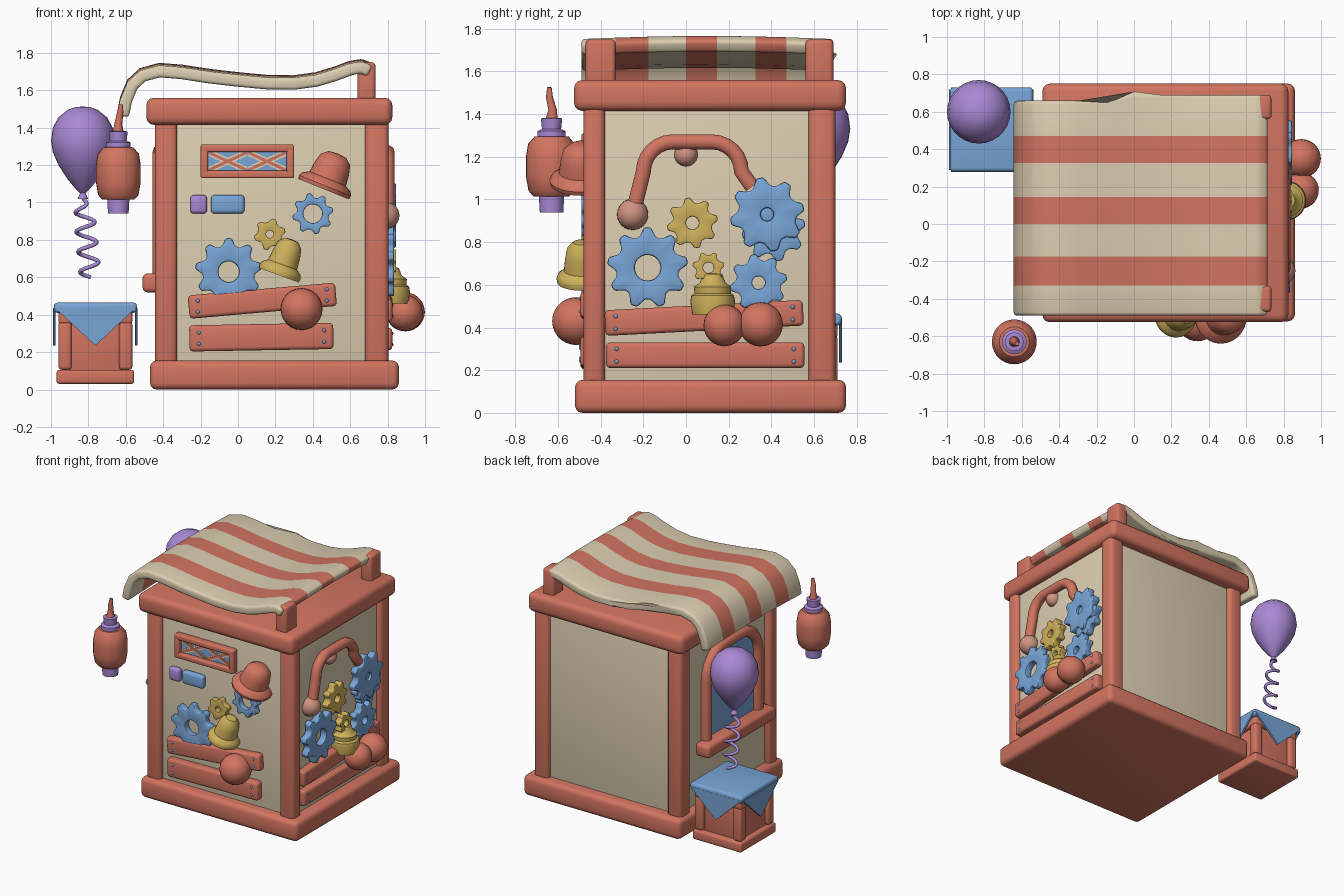
import bpy, bmesh, math
from mathutils import Matrix, Vector

if "Cube" in bpy.data.objects:
    bpy.data.objects.remove(bpy.data.objects["Cube"])

def mat(name, rgb):
    m = bpy.data.materials.new(name)
    m.diffuse_color = (*rgb, 1)
    m.use_nodes = True
    m.node_tree.nodes["Principled BSDF"].inputs["Base Color"].default_value = m.diffuse_color
    return m

RED = mat("coral_red", (0.645, 0.175, 0.118))
CREAM = mat("cream", (0.72, 0.62, 0.445))
BLUE = mat("sky_blue", (0.19, 0.38, 0.68))
PURPLE = mat("lilac", (0.40, 0.25, 0.67))
YELLOW = mat("mustard", (0.62, 0.44, 0.105))
PINK = mat("pale_coral", (0.62, 0.29, 0.225))

def wall(origin, u, v, w):
    m = Matrix((u, v, w)).transposed().to_4x4()
    m.translation = origin
    return m

# Wall frames: local x runs along the wall, y is up, z points outward
WORLD = Matrix()
FRONT = wall((0, -0.44, 0), (1, 0, 0), (0, 0, 1), (0, -1, 0))
RIGHT = wall((0.77, 0, 0), (0, 1, 0), (0, 0, 1), (1, 0, 0))
LEFT = wall((-0.40, 0, 0), (0, -1, 0), (0, 0, 1), (-1, 0, 0))

def finish(bm, name, mats, matrix=WORLD, bevel=0, segs=3, rule=None):
    bmesh.ops.recalc_face_normals(bm, faces=bm.faces)
    if bevel:
        edges = [e for e in bm.edges if e.is_manifold and e.calc_face_angle() > 0.6]
        bmesh.ops.bevel(bm, geom=edges, offset=bevel, segments=segs, profile=0.5,
                        affect='EDGES', clamp_overlap=True)
    if rule:
        for f in bm.faces:
            f.material_index = rule(f.calc_center_median())
    bm.transform(matrix)
    me = bpy.data.meshes.new(name)
    bm.to_mesh(me)
    bm.free()
    for m in mats:
        me.materials.append(m)
    ob = bpy.data.objects.new(name, me)
    bpy.context.collection.objects.link(ob)
    return ob

def box(name, m, c, size, bevel=0.02, base=WORLD, tilt=0):
    bm = bmesh.new()
    bmesh.ops.create_cube(bm, size=1, matrix=Matrix.Diagonal((*size, 1)))
    return finish(bm, name, [m], base @ Matrix.Translation(c) @ Matrix.Rotation(math.radians(tilt), 4, 'Z'), bevel)

def span(name, m, lo, hi, bevel=0.02):
    lo, hi = Vector(lo), Vector(hi)
    return box(name, m, (lo + hi) / 2, hi - lo, bevel)

def loft(bm, rings, closed=False):
    n = len(rings[0])
    pairs = list(zip(rings, rings[1:])) + ([(rings[-1], rings[0])] if closed else [])
    for a, b in pairs:
        for i in range(n):
            bm.faces.new((a[i], a[(i + 1) % n], b[(i + 1) % n], b[i]))

def gear(name, m, base, u, v, r, hole, teeth=8, depth=0.05, w=0.0):
    bm = bmesh.new()
    n = teeth * 4
    def ring(z, inner):
        out = []
        for i in range(n):
            a = 2 * math.pi * (i + 0.5) / n
            rad = hole if inner else (r if i % 4 in (0, 1) else r * 0.78)
            out.append(bm.verts.new((rad * math.cos(a), rad * math.sin(a), z)))
        return out
    loft(bm, [ring(0, False), ring(depth, False), ring(depth, True), ring(0, True)], True)
    return finish(bm, name, [m], base @ Matrix.Translation((u, v, w)), r * 0.05, 2)

def lathe(name, m, profile, base, n=28):
    bm = bmesh.new()
    rings = [[bm.verts.new((r * math.cos(2 * math.pi * i / n), r * math.sin(2 * math.pi * i / n), z))
              for i in range(n)] for r, z in profile]
    loft(bm, rings)
    bm.faces.new(rings[0])
    bm.faces.new(rings[-1])
    bmesh.ops.remove_doubles(bm, verts=bm.verts, dist=1e-5)
    return finish(bm, name, [m], base)

def upright(base, u, v, w, tilt=0):
    return (base @ Matrix.Translation((u, v, w)) @ Matrix.Rotation(math.radians(tilt), 4, 'Z')
            @ Matrix.Rotation(-math.pi / 2, 4, 'X'))

def ball(name, m, base, u, v, w, r):
    bm = bmesh.new()
    bmesh.ops.create_uvsphere(bm, u_segments=24, v_segments=14, radius=r)
    return finish(bm, name, [m], base @ Matrix.Translation((u, v, w)))

def tube(name, m, pts, r, base=WORLD, taper=None):
    cu = bpy.data.curves.new(name, 'CURVE')
    cu.dimensions, cu.bevel_depth, cu.bevel_resolution = '3D', r, 3
    cu.use_fill_caps = True
    sp = cu.splines.new('POLY')
    sp.points.add(len(pts) - 1)
    for i, (p, q) in enumerate(zip(sp.points, pts)):
        p.co = (*(base @ Vector(q)), 1)
        p.radius = taper[i] if taper else 1
    cu.materials.append(m)
    ob = bpy.data.objects.new(name, cu)
    bpy.context.collection.objects.link(ob)
    bpy.ops.object.select_all(action='DESELECT')
    ob.select_set(True)
    bpy.context.view_layer.objects.active = ob
    bpy.ops.object.convert(target='MESH')

def arch(u0, u1, z0, z1, rad, w, steps=6):
    pts = [(u0, z0, w)]
    for cx, start in ((u0 + rad, 180), (u1 - rad, 90)):
        for i in range(steps + 1):
            a = math.radians(start - 90 * i / steps)
            pts.append((cx + rad * math.cos(a), z1 - rad + rad * math.sin(a), w))
    return pts + [(u1, z0, w)]

# Booth shell
span("base", RED, (-0.47, -0.52, 0), (0.86, 0.75, 0.155), 0.035)
span("top_beam", RED, (-0.49, -0.525, 1.415), (0.825, 0.75, 1.56), 0.04)
span("wall_panels", CREAM, (-0.40, -0.44, 0.1), (0.77, 0.665, 1.45), 0.01)
for sx, x0, x1 in (("left", -0.445, -0.325), ("right", 0.68, 0.805)):
    for sy, y0, y1 in (("front", -0.48, -0.38), ("back", 0.575, 0.70)):
        span(f"{sy}_{sx}_post", RED, (x0, y0, 0.1), (x1, y1, 1.46), 0.03)
for y0, y1 in ((-0.47, -0.33), (0.56, 0.69)):
    span("awning_support", RED, (0.64, y0, 1.52), (0.735, y1, 1.75), 0.02)

# Striped awning: curved section swept along y
line = [(-0.615, 1.46), (-0.60, 1.54), (-0.565, 1.625), (-0.51, 1.675), (-0.42, 1.70), (-0.30, 1.69),
        (-0.15, 1.667), (0, 1.65), (0.15, 1.636), (0.3, 1.634), (0.42, 1.65), (0.52, 1.68),
        (0.60, 1.71), (0.66, 1.722), (0.705, 1.70)]
top, low = [], []
for i, p in enumerate(line):
    t = Vector(line[min(i + 1, len(line) - 1)]) - Vector(line[max(i - 1, 0)])
    nrm = Vector((-t.y, t.x)).normalized() * 0.032
    top.append(Vector(p) + nrm)
    low.append(Vector(p) - nrm)
stations = [-0.49, -0.33, -0.175, 0.0, 0.145, 0.325, 0.47, 0.69]
bm = bmesh.new()
rings = [[bm.verts.new((p.x, y - (0.03 if y > 0.5 and p.x < 0 else 0), p.y + 0.015 * math.cos((y - 0.1) * 2.6)))
          for p in top + low[::-1]] for y in stations]
loft(bm, rings)
bm.faces.new(rings[0])
bm.faces.new(rings[-1])
finish(bm, "awning", [CREAM, RED], bevel=0.018, segs=3,
       rule=lambda c: sum(c.y > s for s in stations[1:-1]) % 2)

# Front wall: sign, roll, hats, gears
for v in (1.15, 1.29):
    box("sign_rail", RED, (0.05, v, 0.02), (0.50, 0.04, 0.06), 0.01, FRONT)
for u in (-0.18, 0.28):
    box("sign_stile", RED, (u, 1.22, 0.02), (0.04, 0.17, 0.06), 0.01, FRONT)
box("sign_board", BLUE, (0.05, 1.22, 0.005), (0.44, 0.12, 0.02), 0, FRONT)
for u in (-0.055, 0.155):
    for s in (-1, 1):
        box("sign_cross_edge", CREAM, (u, 1.22, 0.016), (0.215, 0.034, 0.006), 0, FRONT, s * 25)
        box("sign_cross", RED, (u, 1.22, 0.020), (0.215, 0.016, 0.006), 0, FRONT, s * 25)
for m, u, L in ((PURPLE, -0.21, 0.09), (BLUE, -0.055, 0.18)):
    box("rolled_paper", m, (u, 0.99, 0.015), (L, 0.10, 0.05), 0.02, FRONT)
HAT = [(0, -0.02), (0.145, -0.02), (0.15, 0), (0.14, 0.02), (0.105, 0.04), (0.098, 0.10),
       (0.085, 0.15), (0.05, 0.18), (0, 0.185)]
lathe("red_hat", RED, HAT, upright(FRONT, 0.465, 1.09, 0.05, -22))
lathe("yellow_hat", YELLOW, [(r * 0.78, z) for r, z in HAT], upright(FRONT, 0.225, 0.63, 0.05, -20))
gear("large_front_gear", BLUE, FRONT, -0.05, 0.63, 0.18, 0.055, 9)
gear("upper_front_gear", BLUE, FRONT, 0.40, 0.94, 0.11, 0.05, 8)
gear("small_front_gear", YELLOW, FRONT, 0.17, 0.83, 0.085, 0.02, 6)
ball("front_ball", RED, FRONT, 0.34, 0.43, 0.075, 0.112)

# Right wall: pipe, gears, bell, balls
path = arch(-0.2, 0.26, 1.08, 1.27, 0.14, 0.03)
tube("pipe", RED, [(-0.25, 0.93, 0.03)] + path[1:-1] + [(0.31, 1.06, 0.03)], 0.037, RIGHT)
ball("pipe_end", PINK, RIGHT, -0.25, 0.93, 0.02, 0.073)
ball("pipe_knob", PINK, RIGHT, 0.0, 1.21, 0.0, 0.055)
for m, u, v, r, h, n, w in ((BLUE, -0.18, 0.68, 0.19, 0.06, 9, 0.01), (YELLOW, 0.03, 0.89, 0.12, 0.03, 8, 0),
                            (BLUE, 0.38, 0.93, 0.175, 0.03, 8, 0.02), (BLUE, 0.41, 0.86, 0.15, 0.03, 8, 0),
                            (BLUE, 0.34, 0.61, 0.135, 0.03, 8, 0.015), (YELLOW, 0.105, 0.68, 0.075, 0.025, 7, 0.02)):
    gear("right_gear", m, RIGHT, u, v, r, h, n, 0.055, w)
lathe("yellow_bell", YELLOW, [(0, 0), (0.095, 0), (0.105, 0.06), (0.10, 0.09), (0.085, 0.10), (0.088, 0.13),
                              (0.06, 0.15), (0.045, 0.19), (0, 0.20)], upright(RIGHT, 0.125, 0.46, 0.045))
ball("right_ball_a", RED, RIGHT, 0.18, 0.41, 0.12, 0.098)
ball("right_ball_b", RED, RIGHT, 0.35, 0.415, 0.125, 0.104)

# Planks with blue rivets on both decorated walls
for base, u, v, L, h, tilt in ((FRONT, 0.13, 0.475, 0.79, 0.125, 5), (FRONT, 0.125, 0.28, 0.77, 0.14, 1),
                               (RIGHT, 0.085, 0.445, 0.93, 0.12, 3), (RIGHT, 0.09, 0.27, 0.93, 0.12, 0)):
    box("plank", RED, (u, v, 0.02), (L, h, 0.07), 0.02, base, tilt)
    for s in (-1, 1):
        du = s * (L / 2 - 0.05)
        for dv in (-0.03, 0.03):
            ball("rivet", BLUE, base, u + du, v + dv + du * math.tan(math.radians(tilt)), 0.05, 0.011)

# Left wall: arched window with sill
outline = arch(-0.35, 0.27, 0.6, 1.27, 0.2, 0.01)
bm = bmesh.new()
bm.faces.new([bm.verts.new(p) for p in outline])
finish(bm, "window_pane", [BLUE], LEFT)
tube("window_frame", RED, [(u, v, 0.015) for u, v, w in outline], 0.042, LEFT)
box("window_sill", RED, (-0.04, 0.57, 0.05), (0.82, 0.10, 0.12), 0.025, LEFT)

# Lantern
at = Matrix.Translation((-0.64, -0.63, 0))
lathe("lantern_body", RED, [(0, 1.015), (0.085, 1.015), (0.108, 1.04), (0.12, 1.11), (0.12, 1.2),
                            (0.11, 1.26), (0.08, 1.295), (0, 1.3)], at)
lathe("lantern_foot", PURPLE, [(0, 0.94), (0.055, 0.94), (0.06, 1.03), (0, 1.03)], at)
lathe("lantern_cap", PURPLE, [(0, 1.28), (0.066, 1.28), (0.066, 1.32), (0.045, 1.33), (0.05, 1.38), (0, 1.385)], at)
tube("lantern_hook", RED, [(-0.64, -0.63, 1.37), (-0.64, -0.625, 1.42), (-0.63, -0.64, 1.48), (-0.625, -0.64, 1.525)],
     0.028, taper=[1.1, 0.75, 0.6, 0.4])

# Balloon and curly string
lathe("balloon", PURPLE, [(0, 1.02), (0.028, 1.02), (0.014, 1.05), (0.04, 1.075), (0.085, 1.13), (0.13, 1.20),
                          (0.16, 1.27), (0.17, 1.33), (0.16, 1.40), (0.13, 1.455), (0.08, 1.495), (0.04, 1.51),
                          (0, 1.513)], Matrix.Translation((-0.83, 0.60, 0)))
tube("balloon_string", PURPLE, [(-0.79 - 0.04 * (1 - t / 70) + 0.052 * min(1, t / 15) * math.sin(t * 0.36),
                                 0.60 + 0.03 * min(1, t / 15) * math.cos(t * 0.36), 1.03 - 0.43 * t / 70)
                                for t in range(71)], 0.011)

# Crate with draped cloth
span("crate_base", RED, (-0.97, 0.29, 0.03), (-0.555, 0.72, 0.105), 0.015)
span("crate_body", RED, (-0.93, 0.33, 0.09), (-0.595, 0.68, 0.43), 0.01)
for x in (-0.925, -0.60):
    for y in (0.335, 0.675):
        box("crate_post", RED, (x, y, 0.235), (0.07, 0.07, 0.26), 0.018)
span("crate_lid", RED, (-0.96, 0.30, 0.35), (-0.565, 0.71, 0.43), 0.015)
span("cloth_top", BLUE, (-0.985, 0.28, 0.41), (-0.54, 0.73, 0.465), 0.02)
centre = Vector((-0.7625, 0.505, 0))
for k in range(4):
    bm = bmesh.new()
    rings = [[bm.verts.new((a, -d, z)) for a, z in ((-0.215, 0.435), (0, 0.235), (0.215, 0.435))] for d in (0.212, 0.226)]
    loft(bm, rings)
    bm.faces.new(rings[0])
    bm.faces.new(rings[1])
    finish(bm, "cloth_corner", [BLUE], Matrix.Translation(centre) @ Matrix.Rotation(k * math.pi / 2, 4, 'Z'))

# Smooth shading everywhere, keeping hard creases
bpy.ops.object.select_all(action='SELECT')
bpy.context.view_layer.objects.active = bpy.context.selected_objects[0]
bpy.ops.object.shade_smooth_by_angle(angle=math.radians(40))
